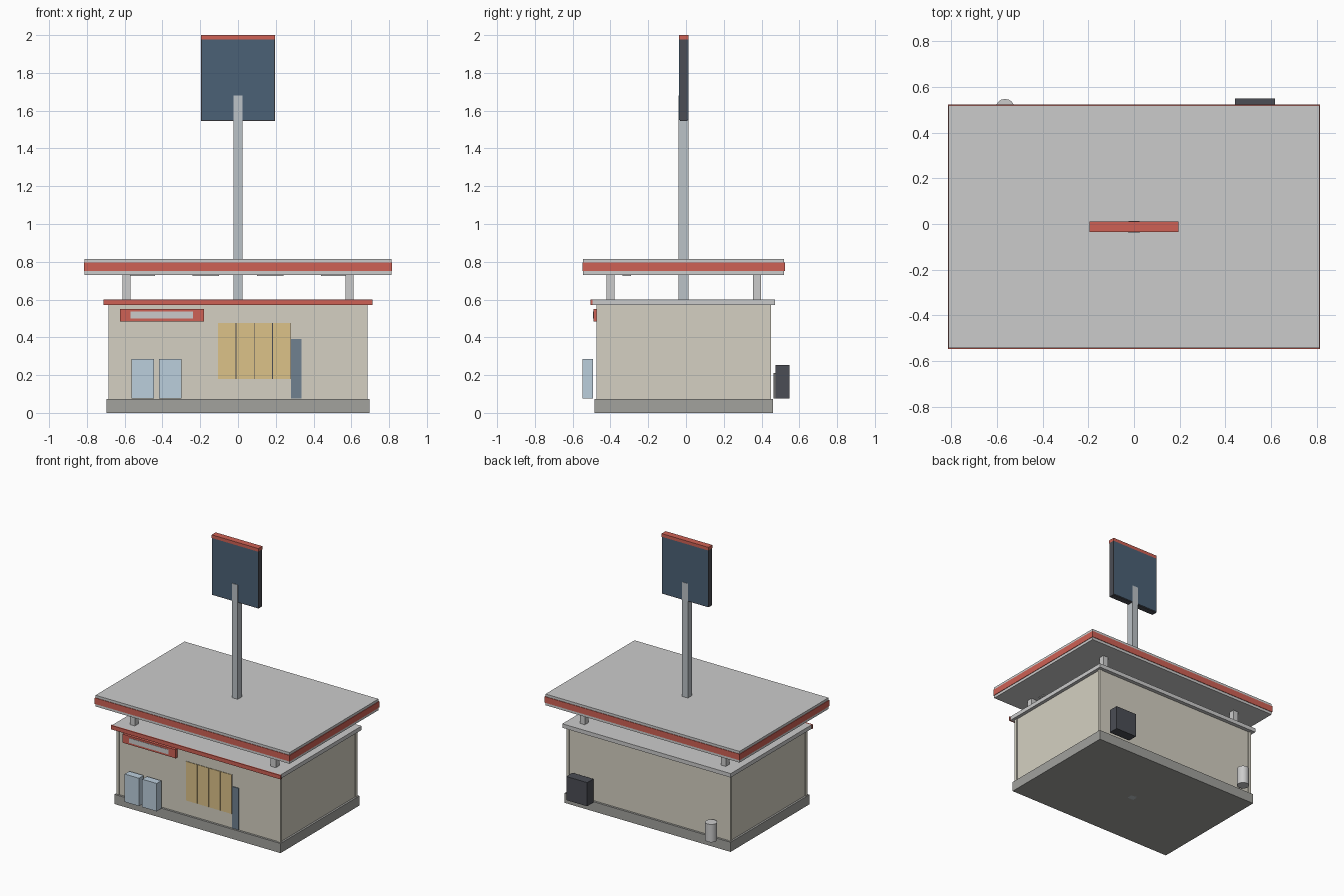
import bpy, bmesh

if "Cube" in bpy.data.objects:
    bpy.data.objects.remove(bpy.data.objects["Cube"])

CY = -0.012  # depth centre of the building


def mat(name, rgb):
    m = bpy.data.materials.new(name)
    m.diffuse_color = (*rgb, 1)
    m.use_nodes = True
    m.node_tree.nodes["Principled BSDF"].inputs["Base Color"].default_value = m.diffuse_color
    return m


WALL = mat("wall_cream", (0.66, 0.63, 0.54))
WHITE = mat("white_paint", (0.78, 0.77, 0.75))
RED = mat("red_trim", (0.62, 0.12, 0.09))
CONCRETE = mat("concrete", (0.36, 0.36, 0.34))
STEEL = mat("steel", (0.50, 0.54, 0.57))
DARK = mat("dark_metal", (0.07, 0.075, 0.09))
BLUE = mat("sign_blue", (0.07, 0.12, 0.18))
ICE = mat("pale_blue", (0.50, 0.62, 0.72))
GLOW = mat("warm_window", (0.72, 0.54, 0.25))
DOOR = mat("door_blue_grey", (0.16, 0.22, 0.28))


def finish(name, bm, material):
    me = bpy.data.meshes.new(name)
    bm.to_mesh(me)
    bm.free()
    me.materials.append(material)
    ob = bpy.data.objects.new(name, me)
    bpy.context.collection.objects.link(ob)
    return ob


def box(name, x, y, z, material):
    """Box from (min, max) ranges on each axis."""
    bm = bmesh.new()
    bmesh.ops.create_cube(bm, size=1)
    for v in bm.verts:
        v.co = [r[0] + (c + 0.5) * (r[1] - r[0]) for r, c in zip((x, y, z), v.co)]
    return finish(name, bm, material)


def slab(name, hx, hy, z, material):
    """Box centred on the building."""
    return box(name, (-hx, hx), (CY - hy, CY + hy), z, material)


# Building shell
slab("foundation", 0.695, 0.472, (0, 0.073), CONCRETE)
slab("walls", 0.68, 0.456, (0.073, 0.57), WALL)
for i, (sx, sy) in enumerate([(-1, -1), (1, -1), (-1, 1), (1, 1)]):
    x, y = sx * 0.675, CY + sy * 0.45
    box(f"corner_trim_{i}", (x - 0.011, x + 0.011), (y - 0.011, y + 0.011),
        (0.073, 0.57), WALL)
    # Short posts carrying the canopy
    x, y = sx * 0.59, CY + sy * 0.388
    box(f"canopy_post_{i}", (x - 0.021, x + 0.021), (y - 0.021, y + 0.021),
        (0.6, 0.73), WHITE)
slab("lower_roof", 0.705, 0.484, (0.57, 0.6), WHITE)
box("roof_front_trim", (-0.711, 0.711), (-0.506, -0.494), (0.57, 0.6), RED)

# Canopy with red band and ceiling lights
slab("canopy", 0.812, 0.532, (0.73, 0.815), WHITE)
slab("canopy_band", 0.816, 0.536, (0.75, 0.796), RED)
for i in range(4):
    x = -0.51 + 0.34 * i
    box(f"canopy_light_{i}", (x - 0.07, x + 0.07), (-0.335, -0.29), (0.724, 0.732), WHITE)

# Pole and tall sign
box("sign_pole", (-0.025, 0.025), (CY - 0.027, CY + 0.026), (0, 1.68), STEEL)
slab("sign_frame", 0.195, 0.021, (1.545, 1.976), DARK)
slab("sign_faces", 0.191, 0.024, (1.551, 1.976), BLUE)
slab("sign_cap", 0.195, 0.024, (1.976, 2.0), RED)

# Front fascia board
box("fascia_board", (-0.625, -0.18), (-0.489, -0.465), (0.485, 0.55), RED)
box("fascia_panel", (-0.568, -0.238), (-0.492, -0.48), (0.5, 0.536), WHITE)

# Windows with mullions, and the door beside them
for i in range(4):
    x = -0.105 + 0.0965 * i
    box(f"window_{i}", (x, x + 0.0925), (-0.472, -0.46), (0.18, 0.476), GLOW)
box("window_backing", (-0.105, 0.281), (-0.469, -0.46), (0.18, 0.476), DARK)
box("door", (0.281, 0.337), (-0.474, -0.46), (0.075, 0.39), DOOR)

# Two ice chests in front
for i, x in enumerate((-0.565, -0.418)):
    box(f"ice_chest_{i}", (x, x + 0.12), (-0.548, -0.492), (0.075, 0.286), ICE)

# Service unit and gas tank at the back
box("service_unit", (0.443, 0.618), (0.475, 0.549), (0.075, 0.254), DARK)
bm = bmesh.new()
bmesh.ops.create_cone(bm, cap_ends=True, segments=16, radius1=0.042, radius2=0.042, depth=0.135)
bmesh.ops.translate(bm, verts=bm.verts, vec=(-0.565, 0.506, 0.1425))
tank = finish("gas_tank", bm, WHITE)
bpy.context.view_layer.objects.active = tank
tank.select_set(True)
bpy.ops.object.shade_smooth_by_angle()
